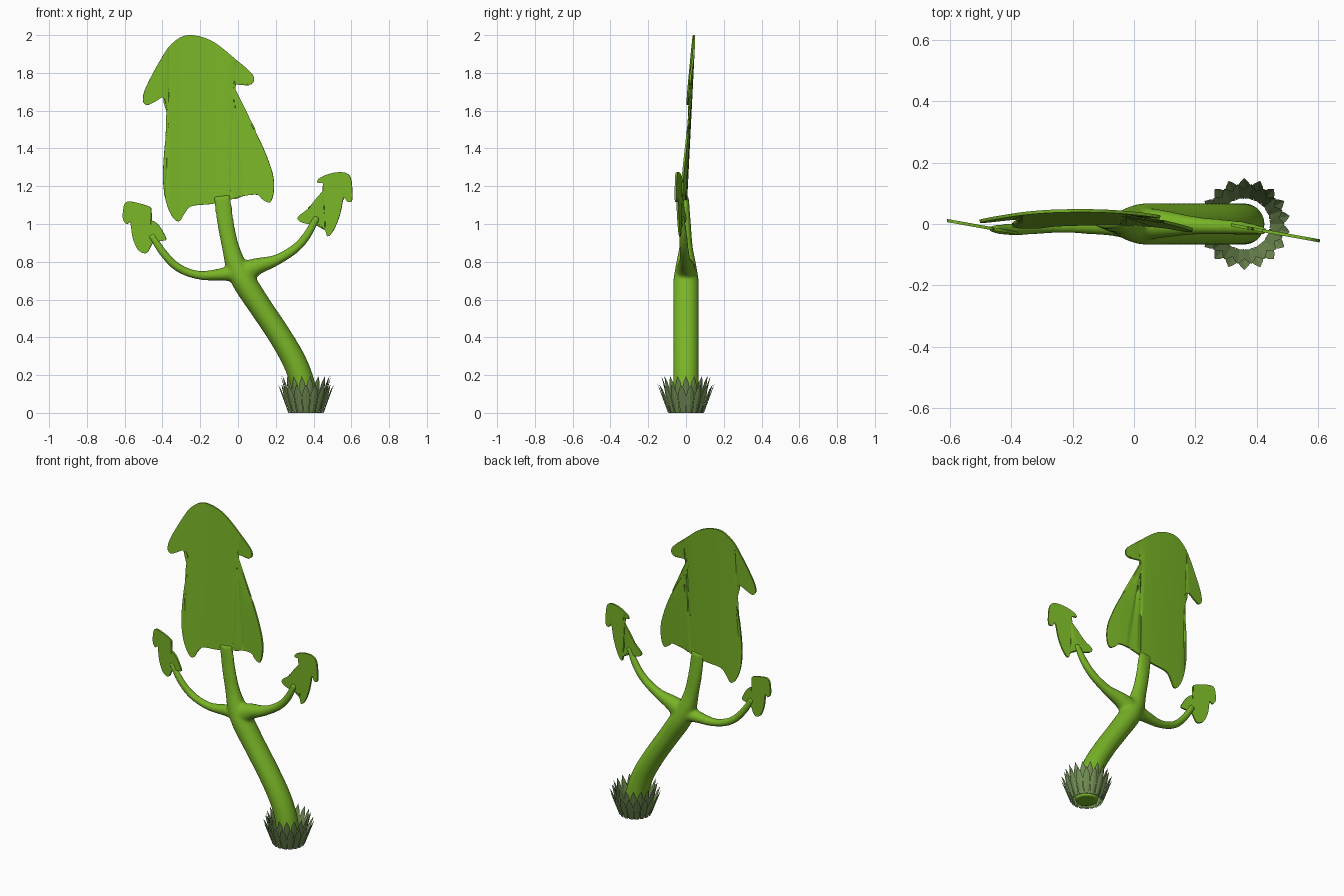
import bpy, bmesh, math
from mathutils import Vector

if "Cube" in bpy.data.objects:
    bpy.data.objects.remove(bpy.data.objects["Cube"])


def material(name, rgb):
    m = bpy.data.materials.new(name)
    m.diffuse_color = (*rgb, 1)
    m.use_nodes = True
    m.node_tree.nodes["Principled BSDF"].inputs["Base Color"].default_value = m.diffuse_color
    return m


GREEN = material("bright_green", (0.19, 0.46, 0.02))
GREY_GREEN = material("grey_green", (0.17, 0.27, 0.09))


def make_object(name, bm, mat, smooth=True):
    bmesh.ops.recalc_face_normals(bm, faces=bm.faces)
    mesh = bpy.data.meshes.new(name)
    bm.to_mesh(mesh)
    bm.free()
    mesh.materials.append(mat)
    for p in mesh.polygons:
        p.use_smooth = smooth
    ob = bpy.data.objects.new(name, mesh)
    bpy.context.collection.objects.link(ob)
    return ob


def spline(pts, steps, closed=False):
    """Catmull-Rom curve through points of any dimension."""
    n, out = len(pts), []
    for i in range(n if closed else n - 1):
        idx = [(i + k) % n if closed else min(max(i + k, 0), n - 1) for k in (-1, 0, 1, 2)]
        a, b, c, d = (Vector(pts[k]) for k in idx)
        for s in range(steps):
            t = s / steps
            out.append(0.5 * (2 * b + (c - a) * t + (2 * a - 5 * b + 4 * c - d) * t * t
                              + (3 * b - a - 3 * c + d) * t ** 3))
    if not closed:
        out.append(Vector(pts[-1]))
    return out


def tube(bm, path, sides=20):
    """Path rows: x, y, z, radius in the front plane, radius in depth."""
    rows = spline(path, 6)
    rings = []
    for i, p in enumerate(rows):
        d = rows[min(i + 1, len(rows) - 1)] - rows[max(i - 1, 0)]
        side = Vector((d[2], 0, -d[0])).normalized()
        if i == 0 and p[2] == 0:
            side = Vector((1, 0, 0))
        rings.append([bm.verts.new(Vector(p[:3]) + side * p[3] * math.cos(a)
                                   + Vector((0, p[4] * math.sin(a), 0)))
                      for a in (2 * math.pi * k / sides for k in range(sides))])
    for r, q in zip(rings, rings[1:]):
        for k in range(sides):
            bm.faces.new((r[k], r[(k + 1) % sides], q[(k + 1) % sides], q[k]))
    bm.faces.new(rings[0])
    bm.faces.new(rings[-1])


def leaf(name, outline, depth, cell):
    """Smooth outline, cut into a grid, bent in depth, then thickened."""
    bm = bmesh.new()
    pts = spline(outline, 4, True)
    bm.faces.new([bm.verts.new((p[0], 0, p[1])) for p in pts])
    bmesh.ops.triangulate(bm, faces=bm.faces[:])
    for axis in (0, 2):
        vals = [v.co[axis] for v in bm.verts]
        pos = min(vals) + cell
        while pos < max(vals) - 0.01:
            co, no = Vector(), Vector()
            co[axis], no[axis] = pos, 1
            bmesh.ops.bisect_plane(bm, geom=bm.verts[:] + bm.edges[:] + bm.faces[:],
                                   plane_co=co, plane_no=no)
            pos += cell
    for v in bm.verts:
        v.co.y = depth(v.co.x, v.co.z)
    ob = make_object(name, bm, GREEN)
    sol = ob.modifiers.new("thickness", "SOLIDIFY")
    sol.thickness, sol.offset = 0.01, 0
    bpy.context.view_layer.objects.active = ob
    ob.select_set(True)
    bpy.ops.object.modifier_apply(modifier="thickness")
    bpy.ops.object.shade_smooth_by_angle(angle=math.radians(40))
    ob.select_set(False)


# Stem with two side branches, blended into one body
bm = bmesh.new()
tube(bm, [(0.36, 0, 0, 0.068, 0.068), (0.345, 0, 0.14, 0.066, 0.068),
          (0.30, 0, 0.27, 0.064, 0.068), (0.22, 0, 0.41, 0.062, 0.068),
          (0.12, 0, 0.56, 0.062, 0.068), (0.035, 0, 0.69, 0.064, 0.068),
          (-0.01, 0, 0.78, 0.056, 0.055), (-0.04, 0, 0.88, 0.046, 0.036),
          (-0.065, 0, 1.0, 0.045, 0.026), (-0.085, 0, 1.15, 0.047, 0.014)])
tube(bm, [(0.03, 0, 0.74, 0.066, 0.055), (0.1, 0, 0.775, 0.046, 0.045),
          (0.2, -0.005, 0.808, 0.03, 0.03), (0.3, -0.01, 0.868, 0.025, 0.025),
          (0.365, -0.015, 0.94, 0.023, 0.022), (0.42, -0.022, 1.04, 0.02, 0.014)])
tube(bm, [(0.01, 0, 0.74, 0.055, 0.055), (-0.07, 0, 0.735, 0.036, 0.04),
          (-0.2, -0.005, 0.728, 0.024, 0.026), (-0.31, -0.01, 0.765, 0.023, 0.023),
          (-0.39, -0.018, 0.84, 0.022, 0.021), (-0.46, -0.016, 0.945, 0.02, 0.014)])
stem = make_object("stem_and_branches", bm, GREEN)
rem = stem.modifiers.new("blend", "REMESH")
rem.mode, rem.voxel_size, rem.use_smooth_shade = "VOXEL", 0.008, True
smo = stem.modifiers.new("soften", "SMOOTH")
smo.factor, smo.iterations = 0.5, 12

# Large top leaf
leaf("main_leaf", [
    (-.265, 2.0), (-.14, 1.97), (-.01, 1.87), (.07, 1.80), (.085, 1.76), (.06, 1.737),
    (0, 1.75), (-.037, 1.73), (-.03, 1.67), (.04, 1.575), (.117, 1.44), (.18, 1.28),
    (.19, 1.18), (.17, 1.115), (.13, 1.13), (.10, 1.155), (.01, 1.145), (-.065, 1.12),
    (-.15, 1.105), (-.245, 1.095), (-.28, 1.06), (-.31, 1.015), (-.345, 1.035),
    (-.38, 1.115), (-.397, 1.24), (-.387, 1.42), (-.365, 1.565), (-.37, 1.645),
    (-.397, 1.67), (-.435, 1.65), (-.48, 1.63), (-.503, 1.655), (-.487, 1.725),
    (-.41, 1.87), (-.35, 1.955)],
    lambda x, z: 0.05 * (z - 1.1) - (0.3 if x > -0.1 else 0.12) * (x + 0.1) ** 2, 0.07)

# Small side leaves
leaf("right_leaf", [
    (.565, 1.272), (.598, 1.24), (.605, 1.13), (.58, 1.117), (.56, 1.14), (.54, 1.05),
    (.508, .97), (.475, .935), (.458, .975), (.42, 1.0), (.37, 1.0), (.325, 1.015),
    (.32, 1.04), (.37, 1.08), (.41, 1.13), (.463, 1.195), (.45, 1.217), (.42, 1.22),
    (.435, 1.245), (.50, 1.27)],
    lambda x, z: -0.18 * (x - 0.3), 0.05)
leaf("left_leaf", [
    (-.595, 1.113), (-.555, 1.117), (-.465, 1.09), (-.47, 1.065), (-.497, 1.06),
    (-.48, 1.03), (-.43, 1.005), (-.395, .955), (-.38, .918), (-.41, .91), (-.45, .9),
    (-.475, .855), (-.497, .845), (-.53, .865), (-.555, .92), (-.565, .98),
    (-.567, 1.012), (-.59, 1.0), (-.608, 1.025), (-.608, 1.07)],
    lambda x, z: -0.03 + 0.18 * (-0.38 - x), 0.05)

# Collar of pointed blades around the foot: inner tall row, outer short row
bm = bmesh.new()
COUNT = 18
for tip_r, tip_z, base_r, shift in ((0.132, 0.195, 0.085, 0), (0.15, 0.15, 0.095, 0.5)):
    for i in range(COUNT):
        a = 2 * math.pi * (i + shift) / COUNT
        out = Vector((math.cos(a), math.sin(a), 0))
        tan = Vector((-out.y, out.x, 0))
        rows = []
        for t, w in ((0, 0.013), (0.3, 0.018), (0.6, 0.021), (0.82, 0.014), (1, 0)):
            c = Vector((0.36, 0, t * tip_z)) + out * (base_r + (tip_r - base_r) * t)
            rows.append([bm.verts.new(c + tan * s * w - out * 0.004 * abs(s))
                         for s in ((-1, 0, 1) if w else (0,))])
        for r, q in zip(rows, rows[1:]):
            for k in (0, 1):
                bm.faces.new((r[k], r[k + 1], q[k + 1], q[k]) if len(q) > 1
                             else (r[k], r[k + 1], q[0]))
make_object("blade_collar", bm, GREY_GREEN, smooth=False)
